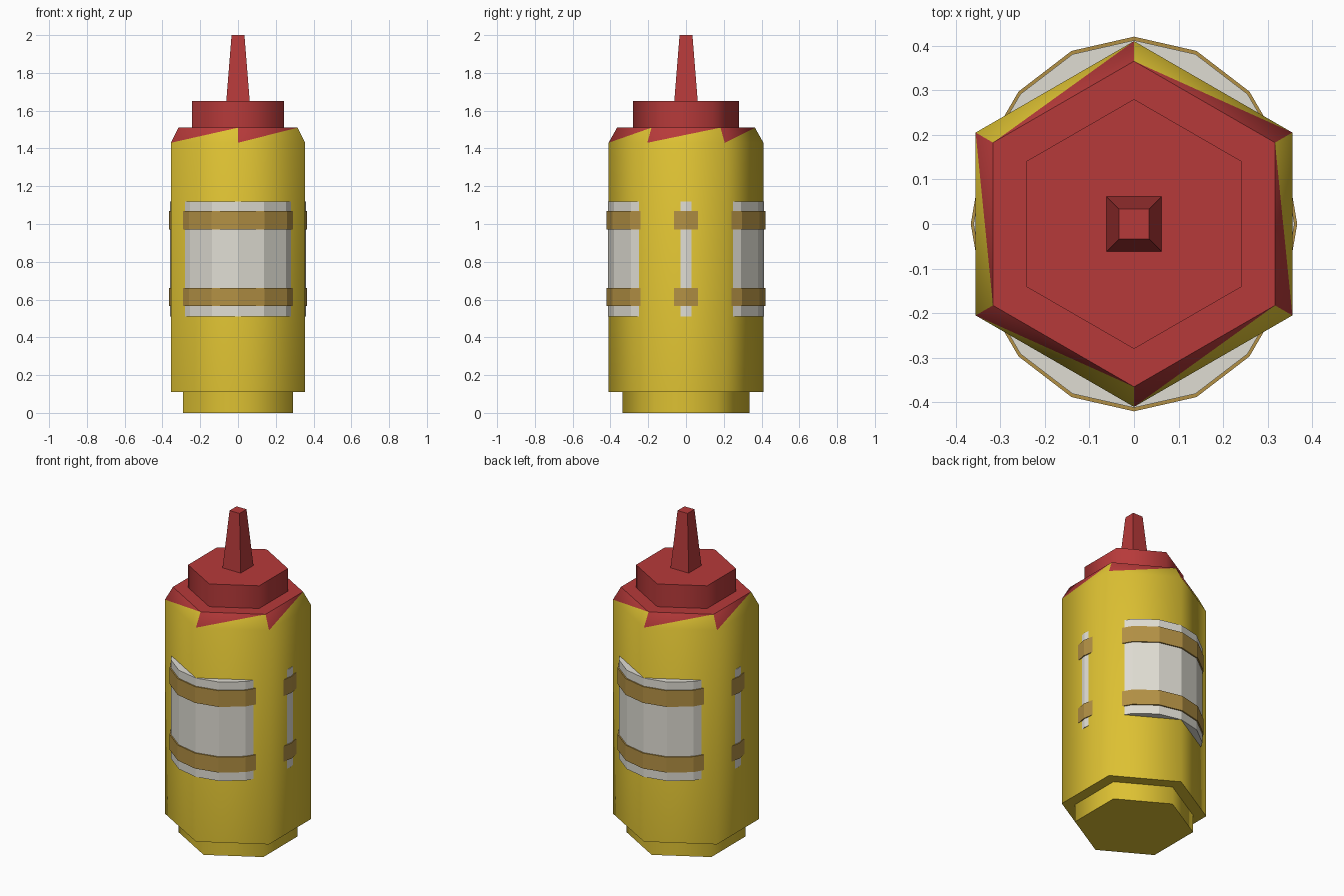
import bpy, bmesh
from math import sin, cos, pi, radians

cube = bpy.data.objects.get("Cube")
if cube:
    bpy.data.objects.remove(cube, do_unlink=True)


def material(name, rgb):
    mat = bpy.data.materials.new(name)
    mat.use_nodes = True
    color = (*rgb, 1)
    mat.diffuse_color = color
    mat.node_tree.nodes["Principled BSDF"].inputs["Base Color"].default_value = color
    return mat


yellow = material("mustard yellow", (0.72, 0.53, 0.032))
red = material("cap red", (0.47, 0.042, 0.042))
white = material("label white", (0.74, 0.72, 0.65))
tan = material("band tan", (0.45, 0.28, 0.058))


def lathe(name, sides, rings, mats, start=0, smooth=False, paint=None):
    """Stack (radius x, radius y, z) rings; side quads split along one diagonal.
    paint(level, is_upper_triangle) picks the material slot; level -1 is the top."""
    bm = bmesh.new()
    loops = []
    for rx, ry, z in rings:
        angles = [start + 2 * pi * i / sides for i in range(sides)]
        loops.append([bm.verts.new((rx * cos(a), ry * sin(a), z)) for a in angles])
    pick = paint or (lambda level, upper: 0)
    bm.faces.new(loops[0][::-1])
    bm.faces.new(loops[-1]).material_index = pick(-1, True)
    for level, (low, high) in enumerate(zip(loops, loops[1:])):
        for i in range(sides):
            j = (i + 1) % sides
            bm.faces.new((low[i], low[j], high[j])).material_index = pick(level, False)
            bm.faces.new((low[i], high[j], high[i])).material_index = pick(level, True)
    mesh = bpy.data.meshes.new(name)
    bm.to_mesh(mesh)
    bm.free()
    for mat in mats:
        mesh.materials.append(mat)
    obj = bpy.data.objects.new(name, mesh)
    bpy.context.collection.objects.link(obj)
    if smooth:
        bpy.ops.object.select_all(action="DESELECT")
        obj.select_set(True)
        bpy.context.view_layer.objects.active = obj
        bpy.ops.object.shade_smooth_by_angle(angle=radians(62))
    return obj


def hexagon(name, rings, mats, paint=None):
    return lathe(name, 6, [(r, r, z) for r, z in rings], mats, pi / 6, True, paint)


# Bottle: foot, body and a shoulder of alternating yellow and red triangles
hexagon("bottle_foot", [(0.335, 0), (0.335, 0.11)], [yellow])
hexagon("bottle_body", [(0.41, 0.11), (0.41, 1.43), (0.365, 1.51)], [yellow, red],
        lambda level, upper: int(level == -1 or (level == 1 and upper)))

# Screw cap and square tapered nozzle
hexagon("cap", [(0.28, 1.51), (0.28, 1.65)], [red])
diagonal = 2 ** 0.5
lathe("nozzle", 4, [(r * diagonal, r * diagonal, z) for r, z in ((0.062, 1.65), (0.034, 2))],
      [red], pi / 4)

# Oval label and its two bands, showing through the flat sides of the body
lathe("label", 16, [(0.36, 0.412, z) for z in (0.51, 1.12)], [white])
for name, low, high in (("lower_band", 0.565, 0.66), ("upper_band", 0.97, 1.07)):
    lathe(name, 16, [(0.366, 0.42, z) for z in (low, high)], [tan])
